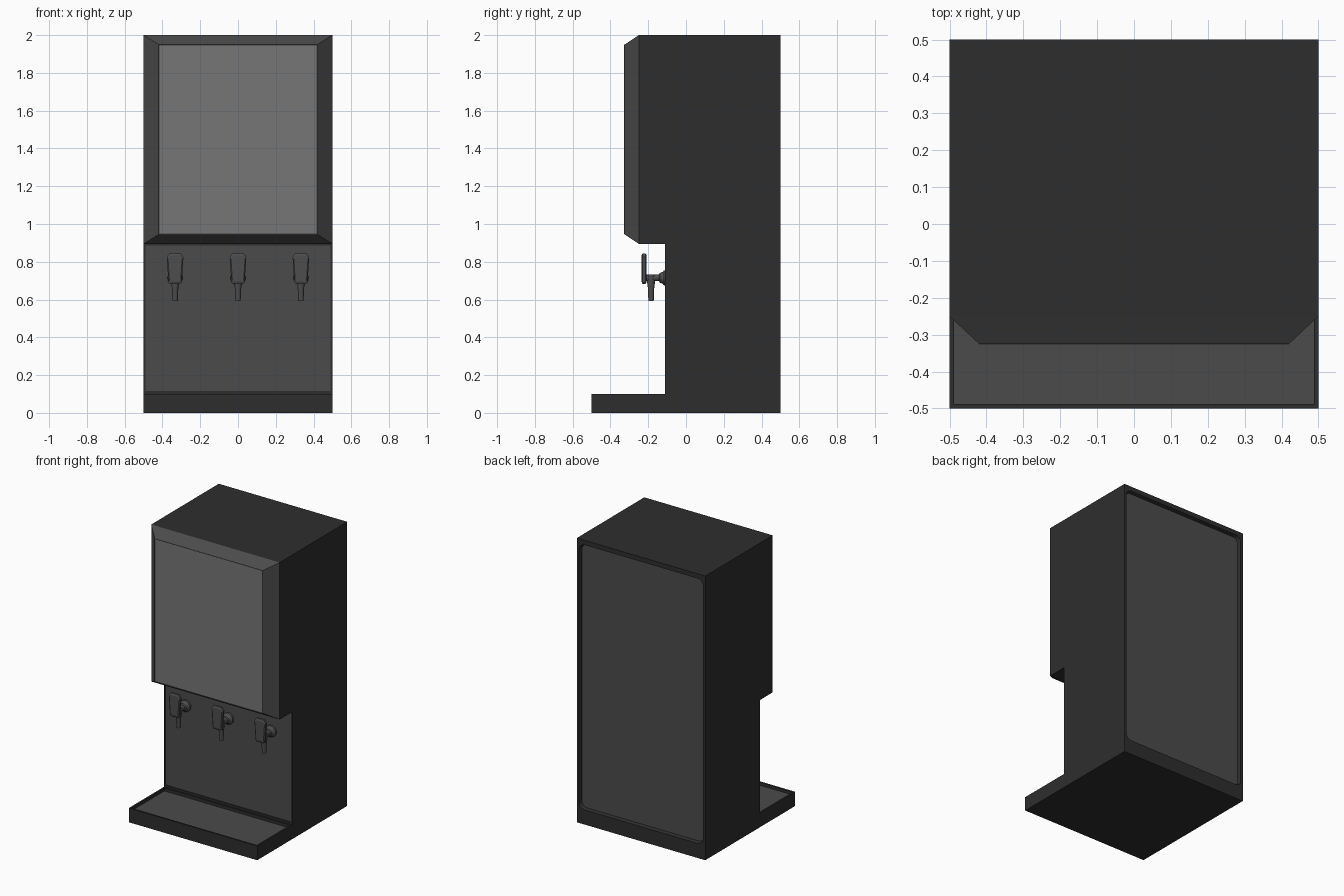
import bpy
import bmesh
from math import cos, sin, pi
from mathutils import Vector, Matrix

if "Cube" in bpy.data.objects:
    bpy.data.objects.remove(bpy.data.objects["Cube"])


def material(name, value):
    m = bpy.data.materials.new(name)
    m.use_nodes = True
    colour = (value, value, value, 1)
    m.diffuse_color = colour
    m.node_tree.nodes["Principled BSDF"].inputs["Base Color"].default_value = colour
    return m


BODY = material("black casing", 0.027)
PANEL = material("dark grey panel", 0.07)
SCREEN = material("grey display", 0.18)
TAP = material("tap grey", 0.075)


def add(name, bm, mat, smooth=False):
    bmesh.ops.recalc_face_normals(bm, faces=bm.faces)
    mesh = bpy.data.meshes.new(name)
    bm.to_mesh(mesh)
    bm.free()
    mesh.materials.append(mat)
    ob = bpy.data.objects.new(name, mesh)
    bpy.context.collection.objects.link(ob)
    if smooth:
        bpy.ops.object.select_all(action="DESELECT")
        ob.select_set(True)
        bpy.context.view_layer.objects.active = ob
        bpy.ops.object.shade_smooth_by_angle()
    return ob


def loft(name, loops, mat, smooth=False):
    """Skin equal-length loops of points and cap both ends."""
    bm = bmesh.new()
    rings = [[bm.verts.new(p) for p in loop] for loop in loops]
    for a, b in zip(rings, rings[1:]):
        for i in range(len(a)):
            j = (i + 1) % len(a)
            bm.faces.new((a[i], a[j], b[j], b[i]))
    bm.faces.new(rings[0])
    bm.faces.new(rings[-1])
    return add(name, bm, mat, smooth)


def rounded(w, z0, z1, r, y, steps=5):
    """Rounded rectangle facing along y."""
    pts = []
    for k, (sx, cz) in enumerate([(1, z1 - r), (-1, z1 - r), (-1, z0 + r), (1, z0 + r)]):
        for s in range(steps + 1):
            t = (k + s / steps) * pi / 2
            pts.append((sx * (w - r) + r * cos(t), y, cz + r * sin(t)))
    return pts


def rect(w, z0, z1, y):
    return [(-w, y, z0), (w, y, z0), (w, y, z1), (-w, y, z1)]


def flat(w, y0, y1, z):
    return [(-w, y0, z), (w, y0, z), (w, y1, z), (-w, y1, z)]


def cut(target, cutter):
    """Carve a recess and discard the cutter."""
    cutter.hide_render = True
    mod = target.modifiers.new("recess", "BOOLEAN")
    mod.object = cutter
    mod.solver = "EXACT"
    bpy.context.view_layer.objects.active = target
    bpy.ops.object.modifier_apply(modifier=mod.name)
    bpy.data.objects.remove(cutter)


# Casing: one side profile swept across the width
profile = [(-0.5, 0), (0.5, 0), (0.5, 2), (-0.25, 2), (-0.25, 0.895),
           (-0.11, 0.895), (-0.11, 0.1), (-0.5, 0.1)]
casing = loft("casing", [[(x, y, z) for y, z in profile] for x in (-0.5, 0.5)], BODY)

# Shallow recesses for the back, splash and drip panels
cut(casing, loft("back_cutter", [rounded(0.485, 0.1, 1.97, 0.04, 0.51),
                                 rounded(0.475, 0.11, 1.96, 0.04, 0.475)], BODY))
cut(casing, loft("splash_cutter", [rect(0.49, 0.115, 0.885, -0.12),
                                   rect(0.49, 0.115, 0.885, -0.1)], BODY))
cut(casing, loft("tray_cutter", [flat(0.488, -0.488, -0.122, 0.12),
                                 flat(0.488, -0.488, -0.122, 0.075)], BODY))

loft("back_panel", [rounded(0.475, 0.11, 1.96, 0.04, y) for y in (0.474, 0.478)], PANEL)
loft("splash_panel", [rect(0.49, 0.115, 0.885, y) for y in (-0.099, -0.104)], PANEL)
loft("drip_tray", [flat(0.488, -0.488, -0.122, z) for z in (0.074, 0.079)], PANEL)

# Display: bevelled surround with a rim and slightly sunken screen
loft("display_surround", [rect(0.5, 0.895, 2, -0.25), rect(0.42, 0.945, 1.95, -0.325)], PANEL)
bm = bmesh.new()
front = bm.faces.new([bm.verts.new(p) for p in rect(0.42, 0.945, 1.95, -0.328)])
bmesh.ops.inset_region(bm, faces=[front], thickness=0.025, use_boundary=True)
rim = bmesh.ops.inset_region(bm, faces=[front], thickness=0.002, use_boundary=True)
bmesh.ops.translate(bm, verts=front.verts, vec=(0, 0.002, 0))
add("display_screen", bm, SCREEN)


def turned(name, rings, axis, x, y, z, sides=20):
    """Round part from (distance, radius) rings along y or z."""
    loops = []
    for d, r in rings:
        ring = []
        for i in range(sides):
            a, b = r * cos(2 * pi * i / sides), r * sin(2 * pi * i / sides)
            ring.append((x + a, y + d, z + b) if axis == "y" else (x + a, y + b, z + d))
        loops.append(ring)
    return loft(name, loops, TAP, True)


def handle_outline(x, y, shrink):
    """Paddle that narrows downwards, with clipped corners."""
    half = [(0.028, 0.682), (0.035, 0.69), (0.044, 0.825), (0.03, 0.845)]
    pts = half + [(-px, pz) for px, pz in reversed(half)]
    return [(x + px * shrink, y, 0.765 + (pz - 0.765) * shrink) for px, pz in pts]


# Three taps
for side, x in (("right", -0.333), ("centre", 0), ("left", 0.333)):
    turned(side + "_tap_flange", [(0, 0.04), (-0.012, 0.04), (-0.018, 0.032), (-0.034, 0.026),
                                  (-0.038, 0.02)], "y", x, -0.104, 0.715)
    turned(side + "_tap_shaft", [(0, 0.018), (-0.108, 0.018)], "y", x, -0.104, 0.715)
    turned(side + "_tap_spout", [(0, 0.014), (0.07, 0.017), (0.1, 0.021), (0.14, 0.021)],
           "z", x, -0.185, 0.592)
    loft(side + "_tap_handle", [handle_outline(x, -0.21, 0.9), handle_outline(x, -0.215, 1),
                                handle_outline(x, -0.23, 1), handle_outline(x, -0.235, 0.85)], TAP)
